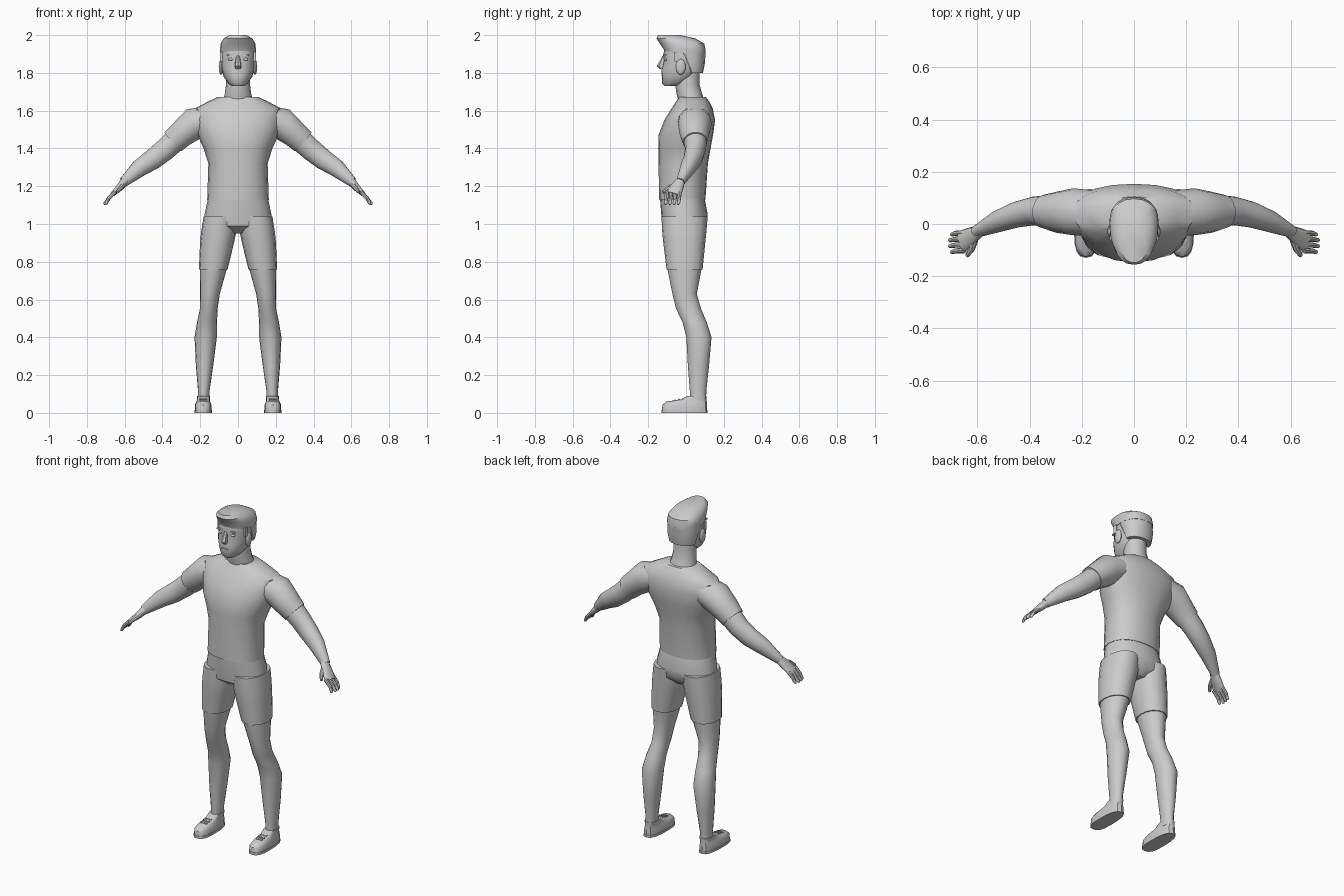
import bpy, bmesh, math
from mathutils import Vector


def finish(name, bm, mirror=False, angle=40):
    bmesh.ops.recalc_face_normals(bm, faces=bm.faces)
    me = bpy.data.meshes.new(name)
    bm.to_mesh(me)
    bm.free()
    ob = bpy.data.objects.new(name, me)
    bpy.context.collection.objects.link(ob)
    bpy.ops.object.select_all(action='DESELECT')
    ob.select_set(True)
    bpy.context.view_layer.objects.active = ob
    bpy.ops.object.shade_smooth_by_angle(angle=math.radians(angle))
    if mirror:
        ob.modifiers.new("mirror", 'MIRROR')
    return ob


def loft(name, rings, mirror=False, angle=40):
    bm = bmesh.new()
    loops = [[bm.verts.new(p) for p in r] for r in rings]
    n = len(loops[0])
    for a, b in zip(loops, loops[1:]):
        for i in range(n):
            j = (i + 1) % n
            bm.faces.new((a[i], a[j], b[j], b[i]))
    bm.faces.new(loops[0])
    bm.faces.new(loops[-1])
    return finish(name, bm, mirror, angle)


def power(v, e):
    return math.copysign(abs(v) ** e, v)


def stack(name, sections, e=0.9, n=16, mirror=False, angle=40):
    """Level sections: z, centre x, half width, front y, back y, y of the widest point."""
    rings = []
    for z, cx, rx, yf, yb, yt in sections:
        ring = []
        for i in range(n):
            a = math.tau * i / n
            c, s = power(math.cos(a), e), power(math.sin(a), e)
            ring.append(Vector((cx + rx * c, yt + s * ((yb - yt) if s > 0 else (yt - yf)), z)))
        rings.append(ring)
    return loft(name, rings, mirror, angle)


def tube(name, path, n=12, mirror=True):
    """Path points: x, y, z, half width across y, half thickness."""
    pts = [Vector(p[:3]) for p in path]
    rings = []
    for k, p in enumerate(path):
        t = (pts[min(k + 1, len(pts) - 1)] - pts[max(k - 1, 0)]).normalized()
        u = Vector((0, 1, 0))
        u = (u - t * u.dot(t)).normalized()
        v = t.cross(u)
        rings.append([pts[k] + u * p[3] * math.cos(math.tau * i / n)
                      + v * p[4] * math.sin(math.tau * i / n) for i in range(n)])
    return loft(name, rings, mirror)


def blob(name, loc, size, mirror=True):
    bm = bmesh.new()
    bmesh.ops.create_uvsphere(bm, u_segments=12, v_segments=8, radius=1)
    for v in bm.verts:
        v.co = Vector([c * s + l for c, s, l in zip(v.co, size, loc)])
    return finish(name, bm, mirror)


def box(name, loc, size, mirror=True, tilt=0):
    bm = bmesh.new()
    bmesh.ops.create_cube(bm, size=1)
    for v in bm.verts:
        x, y, z = [c * s for c, s in zip(v.co, size)]
        v.co = Vector((x, y, z + y * tilt)) + Vector(loc)
    return finish(name, bm, mirror, 30)


# Shirt body and sleeves
stack("shirt", [
    (1.13, 0, .163, -.143, .103, -.02),
    (1.32, 0, .157, -.145, .116, -.01),
    (1.40, 0, .182, -.147, .13, .01),
    (1.47, 0, .215, -.146, .143, .03),
    (1.55, 0, .238, -.115, .154, .05),
    (1.61, 0, .232, -.078, .142, .05),
    (1.645, 0, .165, -.055, .125, .045),
    (1.672, 0, .11, -.036, .105, .035)], n=20)
tube("sleeve", [
    (.12, .04, 1.565, .085, .07),
    (.235, .047, 1.53, .09, .087),
    (.30, .045, 1.475, .078, .073),
    (.345, .048, 1.435, .065, .068)], n=14)

# Bare arm down to the wrist
tube("arm", [
    (.31, .048, 1.465, .065, .064),
    (.385, .05, 1.395, .055, .06),
    (.45, .036, 1.343, .05, .056),
    (.52, .01, 1.297, .042, .048),
    (.605, -.03, 1.222, .023, .027)], n=14)

# Hand with four fingers and a thumb
tube("palm", [
    (.59, -.025, 1.235, .022, .024),
    (.625, -.048, 1.195, .036, .02),
    (.664, -.068, 1.157, .043, .012)])
for i in range(4):
    y = -.034 - .0225 * i
    tip = .71 - (.008 if i in (0, 3) else 0)
    tube(f"finger_{i + 1}", [
        (.65, y, 1.17, .011, .011),
        (.685, y - .002, 1.135, .01, .01),
        (tip - .004, y - .006, 1.108, .008, .008),
        (tip, y - .007, 1.103, .004, .004)], n=8)
tube("thumb", [
    (.61, -.06, 1.205, .014, .014),
    (.622, -.095, 1.19, .013, .012),
    (.64, -.122, 1.168, .008, .008)], n=8)

# Shorts
stack("shorts_hips", [
    (1.14, 0, .158, -.138, .098, -.02),
    (1.05, 0, .177, -.131, .115, -.01),
    (.99, 0, .185, -.122, .105, -.01),
    (.95, 0, .06, -.07, .06, -.01)], n=20)
stack("shorts_leg", [
    (1.04, .094, .088, -.13, .115, -.01),
    (.96, .102, .093, -.126, .108, -.01),
    (.90, .111, .09, -.12, .102, -.01),
    (.76, .131, .076, -.103, .088, -.008)], mirror=True)

# Leg from thigh to ankle
stack("leg", [
    (.80, .128, .073, -.104, .085, -.008),
    (.76, .131, .071, -.098, .082, -.008),
    (.63, .149, .053, -.072, .057, -.005),
    (.55, .155, .047, -.052, .08, .01),
    (.48, .164, .053, -.018, .11, .045),
    (.40, .171, .059, .002, .135, .07),
    (.25, .177, .046, .01, .122, .068),
    (.12, .181, .031, .02, .108, .064),
    (.06, .182, .031, .02, .106, .064)], e=1, mirror=True)

# Shoe, sole and laces
stack("shoe_sole", [
    (0, .184, .046, -.13, .115, -.03),
    (.014, .184, .046, -.13, .115, -.03)], e=.75, mirror=True)
stack("shoe", [
    (.012, .184, .044, -.127, .112, -.03),
    (.042, .184, .044, -.125, .112, -.03),
    (.06, .184, .036, -.105, .11, 0),
    (.07, .183, .034, -.03, .109, .03),
    (.09, .182, .034, .008, .109, .055)], e=.75, mirror=True)
for i in range(3):
    box(f"lace_{i + 1}", (.184, -.06 + .022 * i, .066 + .004 * i), (.04, .01, .008), tilt=.2)

# Neck and head
stack("neck", [
    (1.63, 0, .085, -.035, .105, .035),
    (1.69, 0, .07, -.05, .085, .02),
    (1.74, 0, .063, -.058, .071, .01),
    (1.82, 0, .063, -.05, .072, .01)], e=1)
stack("head", [
    (1.73, 0, .032, -.112, -.03, -.07),
    (1.745, 0, .052, -.126, .0, -.05),
    (1.78, 0, .076, -.128, .035, -.025),
    (1.82, 0, .086, -.129, .075, -.02),
    (1.87, 0, .09, -.117, .09, -.02),
    (1.89, 0, .09, -.122, .095, -.02),
    (1.94, 0, .087, -.11, .09, -.02)], e=.9, n=20)

# Facial features
stack("nose", [
    (1.892, 0, .01, -.122, -.10, -.11),
    (1.836, 0, .019, -.155, -.10, -.115),
    (1.821, 0, .016, -.138, -.10, -.115)], n=8)
box("mouth", (0, -.127, 1.788), (.042, .008, .007), mirror=False)
blob("eye", (.038, -.106, 1.872), (.016, .01, .008))
box("eyebrow", (.04, -.112, 1.893), (.038, .012, .008))
blob("ear", (.09, -.028, 1.832), (.012, .026, .042))

# Hair: raised front, cropped back, sideburns
stack("hair_top", [
    (1.905, 0, .094, -.112, .104, 0),
    (1.925, 0, .095, -.118, .103, 0),
    (1.955, 0, .092, -.138, .097, -.01),
    (1.982, 0, .076, -.156, .05, -.05),
    (2.0, 0, .045, -.148, -.03, -.09)], e=.85, n=20)
stack("hair_back", [
    (1.80, 0, .08, .025, .09, .03),
    (1.85, 0, .093, .0, .1, .02),
    (1.91, 0, .094, -.05, .104, 0)], n=16)
box("sideburn", (.087, -.05, 1.885), (.014, .024, .05))
